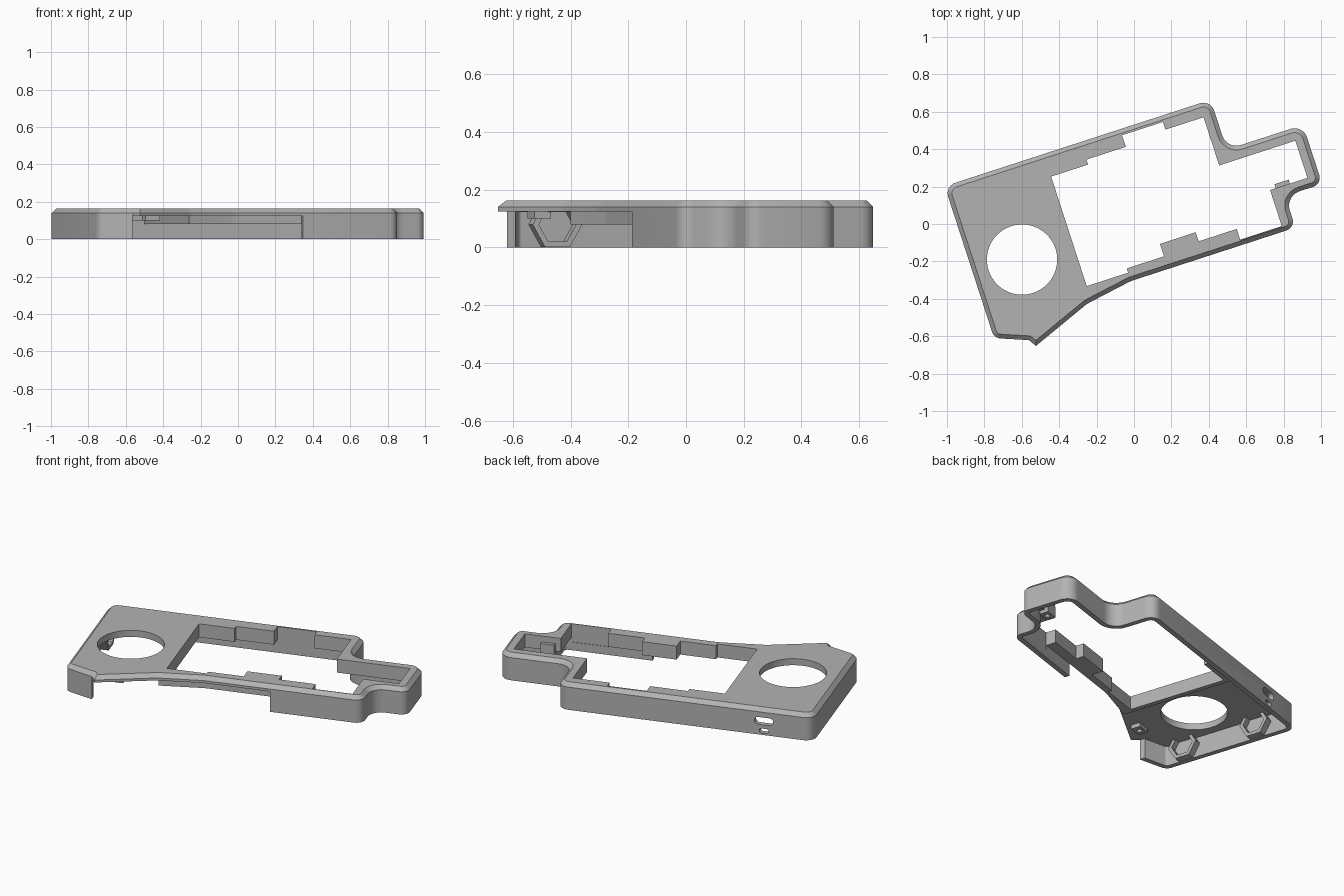
import bpy, bmesh, math
from mathutils import Vector, Matrix

old = bpy.data.objects.get("Cube")
if old:
    bpy.data.objects.remove(old, do_unlink=True)

TURN = Matrix.Rotation(math.radians(18), 4, 'Z')
TOP, SHOULDER, UNDER, LEDGE = 0.163, 0.14, 0.123, 0.08
WALL = 0.03

grey = bpy.data.materials.new("plain grey")
grey.use_nodes = True
colour = (0.45, 0.45, 0.45, 1)
grey.diffuse_color = colour
grey.node_tree.nodes["Principled BSDF"].inputs["Base Color"].default_value = colour

# Case outline: corner position and fillet radius, clockwise
OUTLINE = [(-.9, .505, .06), (.595, .505, .06), (.595, .225, .08), (1.023, .225, .07),
           (1.023, -.107, .05), (.815, -.107, .08), (.815, -.285, .05), (-.11, -.285, .2),
           (-.37, -.328, .2), (-.70, -.458, 0), (-.726, -.417, 0), (-.9, -.349, .05)]

# Stepped window through the top plate
WINDOW = [(-.343, .378), (-.135, .378), (-.135, .406), (.086, .406), (.086, .471),
          (.316, .471), (.316, .428), (.53, .428), (.53, .157), (.958, .157),
          (.958, -.052), (.748, -.052), (.748, -.258), (.514, -.258), (.514, -.195),
          (.3, -.195), (.3, -.144), (.099, -.144), (.099, -.214), (-.11, -.214),
          (-.11, -.238), (-.343, -.238)]


def outline(inset=0.0, steps=7):
    """Rounded outline moved inward by a distance."""
    pts = [Vector(p[:2]) for p in OUTLINE]
    n = len(pts)
    result = []
    for i, (x, y, r) in enumerate(OUTLINE):
        p = pts[i]
        a = (p - pts[i - 1]).normalized()
        b = (pts[(i + 1) % n] - p).normalized()
        na, nb = Vector((a.y, -a.x)), Vector((b.y, -b.x))
        mid = (na + nb).normalized()
        half = mid.dot(na)
        p = p + mid * (inset / half)
        if r == 0:
            result.append(p)
            continue
        side = 1 if a.cross(b) < 0 else -1
        r = max(r - side * inset, 0.006)
        centre = p + mid * (side * r / half)
        start, end = -na * side, -nb * side
        for k in range(steps + 1):
            result.append(centre + start.slerp(end, k / steps) * r)
    return result


def loft(name, layers):
    """Solid through stacked (points, z) layers."""
    bm = bmesh.new()
    rings = [[bm.verts.new((p[0], p[1], z)) for p in pts] for pts, z in layers]
    bm.faces.new(rings[0])
    bm.faces.new(rings[-1])
    for low, high in zip(rings, rings[1:]):
        for i in range(len(low)):
            bm.faces.new((low[i - 1], low[i], high[i], high[i - 1]))
    bmesh.ops.recalc_face_normals(bm, faces=bm.faces)
    return add(name, bm)


def add(name, bm):
    bm.transform(TURN)
    mesh = bpy.data.meshes.new(name)
    bm.to_mesh(mesh)
    bm.free()
    mesh.materials.append(grey)
    ob = bpy.data.objects.new(name, mesh)
    bpy.context.collection.objects.link(ob)
    return ob


def prism(name, pts, z0, z1):
    return loft(name, [(pts, z0), (pts, z1)])


def circle(x, y, r, n=48):
    return [(x + r * math.cos(2 * math.pi * k / n), y + r * math.sin(2 * math.pi * k / n))
            for k in range(n)]


def box(x0, x1, y0, y1):
    return [(x0, y0), (x1, y0), (x1, y1), (x0, y1)]


def sideways(name, profile, matrix):
    """Prism with its axis on local z, moved by a matrix."""
    pts, depth = profile
    bm = bmesh.new()
    face = bm.faces.new([bm.verts.new((x, y, 0)) for x, y in pts])
    out = bmesh.ops.extrude_face_region(bm, geom=[face])["geom"]
    bmesh.ops.translate(bm, vec=(0, 0, depth),
                        verts=[v for v in out if isinstance(v, bmesh.types.BMVert)])
    bmesh.ops.recalc_face_normals(bm, faces=bm.faces)
    bm.transform(matrix)
    return add(name, bm)


def cut(ob, cutter):
    mod = ob.modifiers.new("cut", 'BOOLEAN')
    mod.operation, mod.solver, mod.object = 'DIFFERENCE', 'EXACT', cutter
    bpy.context.view_layer.objects.active = ob
    bpy.ops.object.modifier_apply(modifier=mod.name)
    bpy.data.objects.remove(cutter, do_unlink=True)


# Shell with chamfered rim, hollow underneath
shell = loft("case_shell", [(outline(), 0), (outline(), SHOULDER),
                            (outline(TOP - SHOULDER), TOP)])
cut(shell, prism("cavity", outline(WALL), -.1, UNDER))
cut(shell, prism("window_cutter", WINDOW, .05, .3))
cut(shell, prism("round_cutter", circle(-.628, .004, .188), .05, .3))

# Open stretch of the front wall
cut(shell, prism("front_opening", [(.274, -.6), (.274, -.2), (-.36, -.22), (-.64, -.36),
                                   (-.728, -.36), (-.728, -.6)], -.1, UNDER + .002))

# Rounded slots in the back wall
for z, width, height in ((.085, .11, .046), (.025, .055, .028)):
    r = height / 2
    pts = [(x + math.copysign(width / 2 - r, x), y) for x, y in
           [(r * math.cos(math.pi * (k + .5) / 8), r * math.sin(math.pi * (k + .5) / 8))
            for k in range(16)]]
    place = Matrix.Translation((-.61, .6, z)) @ Matrix.Rotation(math.pi / 2, 4, 'X')
    cut(shell, sideways("slot_cutter", (pts, .2), place))

# Deep ledge that frames the window
ledge = prism("window_ledge", outline(WALL - .001), LEDGE, UNDER + .004)
cut(ledge, prism("ledge_trim", box(-2, -.372, -1, 1), 0, 1))
cut(ledge, prism("ledge_window", WINDOW, 0, 1))
parts = [shell, ledge]

# Hexagonal nut holders on the inside of the end wall
for label, v in (("front", -.2), ("back", .27)):
    place = Matrix.Translation((-.875, v, .079)) @ Matrix.Rotation(math.pi / 2, 4, 'Y') \
        @ Matrix.Rotation(math.pi / 2, 4, 'Z')
    holder = sideways(label + "_nut_holder", (circle(0, 0, .09, 6), .05), place)
    hollow = place @ Matrix.Translation((0, 0, .012))
    cut(holder, sideways("nut_cutter", (circle(0, 0, .068, 6), .1), hollow))
    parts.append(holder)

# Drilled screw bosses under the plate
for label, u, v, z in (("tip", -.6, -.34, .1), ("back", -.45, .43, .1),
                       ("end", .82, -.06, .06)):
    boss = prism(label + "_screw_boss", box(u - .04, u + .04, v - .03, v + .03), z, UNDER + .003)
    cut(boss, prism("screw_cutter", circle(u, v, .015, 16), z - .05, UNDER - .005))
    parts.append(boss)

bpy.ops.object.select_all(action='DESELECT')
for ob in parts:
    ob.select_set(True)
bpy.context.view_layer.objects.active = shell
bpy.ops.object.shade_smooth_by_angle(angle=math.radians(30))
